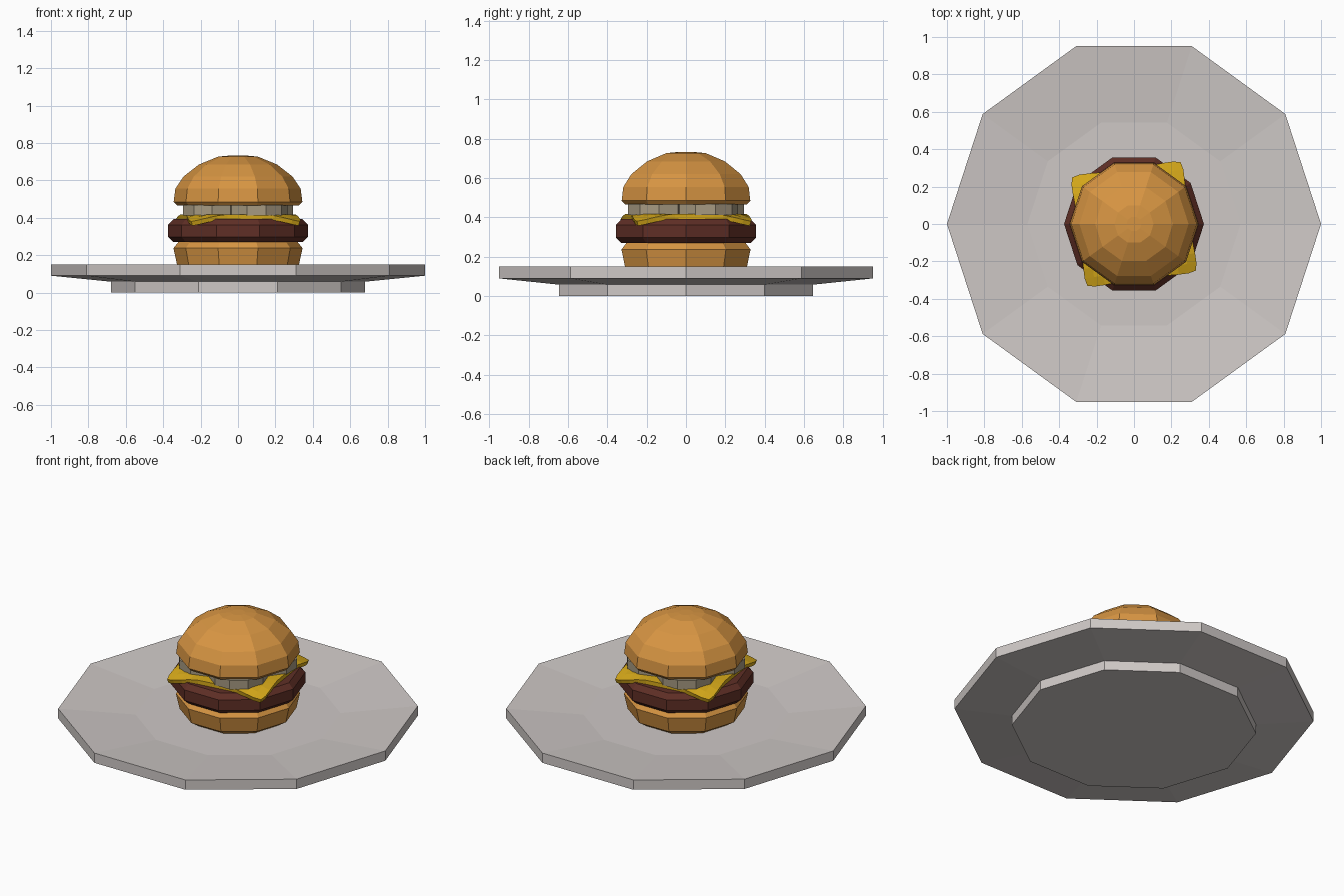
import bpy, bmesh, math

if "Cube" in bpy.data.objects:
    bpy.data.objects.remove(bpy.data.objects["Cube"])


def material(name, rgb):
    m = bpy.data.materials.new(name)
    m.diffuse_color = (*rgb, 1)
    m.use_nodes = True
    m.node_tree.nodes["Principled BSDF"].inputs["Base Color"].default_value = m.diffuse_color
    return m


china = material("warm white china", (0.62, 0.58, 0.565))
bread = material("golden bread", (0.68, 0.30, 0.055))
meat = material("brown meat", (0.115, 0.028, 0.019))
yellow = material("cheese yellow", (0.68, 0.40, 0.01))
pale = material("pale onion", (0.38, 0.32, 0.22))


def finish(name, bm, mat, loc=(0, 0, 0)):
    bmesh.ops.remove_doubles(bm, verts=bm.verts, dist=1e-5)
    bmesh.ops.recalc_face_normals(bm, faces=bm.faces)
    me = bpy.data.meshes.new(name)
    bm.to_mesh(me)
    bm.free()
    me.materials.append(mat)
    ob = bpy.data.objects.new(name, me)
    ob.location = loc
    bpy.context.collection.objects.link(ob)
    return ob


def lathe(name, profile, mat, sides=10, loc=(0, 0, 0), turn=0):
    """Faceted solid of revolution from (radius, height) points, capped at both ends."""
    bm = bmesh.new()
    rings = []
    for r, z in profile:
        rings.append([bm.verts.new((r * math.cos(turn + i * math.tau / sides),
                                    r * math.sin(turn + i * math.tau / sides), z))
                      for i in range(sides)])
    for a, b in zip(rings, rings[1:]):
        for i in range(sides):
            j = (i + 1) % sides
            bm.faces.new((a[i], a[j], b[j], b[i]))
    bm.faces.new(rings[0])
    bm.faces.new(rings[-1])
    return finish(name, bm, mat, loc)


# Plate with foot and shallow well
lathe("plate", [(0.68, 0), (0.68, 0.058), (1, 0.09), (1, 0.15), (0.57, 0.11)], china)

# Bottom bun, patty and domed top bun
lathe("bottom_bun", [(0.27, 0.11), (0.325, 0.145), (0.345, 0.237), (0.315, 0.275)], bread)
lathe("patty", [(0.345, 0.27), (0.374, 0.297), (0.374, 0.362), (0.345, 0.392)], meat)
lathe("top_bun", [(0.325, 0.465), (0.344, 0.485), (0.335, 0.555), (0.292, 0.62),
                  (0.208, 0.685), (0.105, 0.727), (0.04, 0.733)], bread)

# Onion slices in a ring under the top bun
for k in range(4):
    a = math.radians(36 + 90 * k)
    lathe(f"onion_slice_{k + 1}", [(0.165, 0.412), (0.165, 0.468)], pale, 10,
          (0.17 * math.cos(a), 0.17 * math.sin(a), 0), a + 0.31)

# Cheese slice: turned square with blunt, drooping corners
bm = bmesh.new()
bmesh.ops.create_grid(bm, x_segments=12, y_segments=12, size=0.295)
turn = math.radians(8)
for v in bm.verts:
    x, y = v.co.x, v.co.y
    r = math.hypot(x, y)
    s = min(1, 0.405 / r) if r > 0 else 1
    x, y, r = x * s, y * s, r * s
    v.co = (x * math.cos(turn) - y * math.sin(turn),
            x * math.sin(turn) + y * math.cos(turn),
            0.393 - 0.4 * max(0, r - 0.315))
cheese = finish("cheese_slice", bm, yellow)
if cheese.data.polygons[0].normal.z < 0:
    cheese.data.flip_normals()
mod = cheese.modifiers.new("thickness", 'SOLIDIFY')
mod.thickness = 0.025
mod.offset = 1
